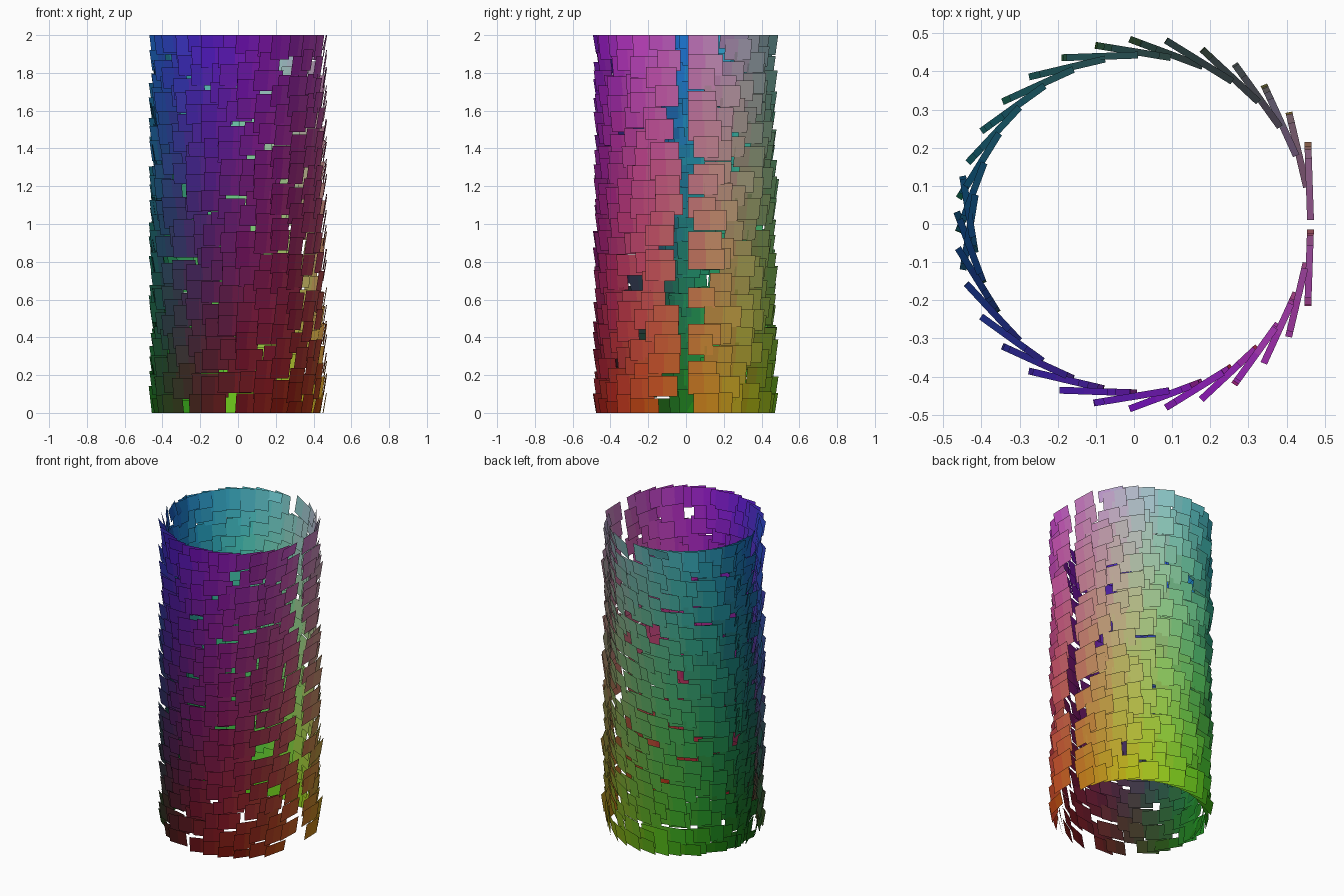
import bpy, bmesh, math, random

if "Cube" in bpy.data.objects:
    bpy.data.objects.remove(bpy.data.objects["Cube"])

random.seed(11)
COLUMNS, ROWS = 16, 21
STEP_Z = 2.0 / ROWS
PLATE_H = 0.11
R_TOP, R_BOTTOM = 0.452, 0.434    # each plate leans out at its upper edge
CENTRE_X = 0.02
REACH = 0.215                     # furthest a plate runs along its tangent
LEAN = math.radians(2)            # outer end turned slightly inward
LEVELS = 24                       # colour steps per axis


def plate_colour(mesh, slots, x, y, z):
    """Colour drifts with position: red along x, green along y, blue along z."""
    key = tuple(round(min(1, max(0, t)) * LEVELS)
                for t in ((x + 0.475) / 0.95, (y + 0.49) / 0.98, z / 2.0))
    if key not in slots:
        mat = bpy.data.materials.new("shingle_tint")
        mat.diffuse_color = [(0.1 + 0.7 * k / LEVELS) ** 2.2 for k in key] + [1.0]
        mat.use_nodes = True
        mat.node_tree.nodes["Principled BSDF"].inputs["Base Color"].default_value = mat.diffuse_color
        slots[key] = len(mesh.materials)
        mesh.materials.append(mat)
    return slots[key]


def add_plate(bm, mesh, slots, angle, side, u0, u1, z0, z1):
    """Flat plate starting on the circle and running off along the tangent."""
    def place(u, z, r):
        r, u = r - u * math.sin(LEAN), u * math.cos(LEAN)
        x = r * math.cos(angle) - u * math.sin(angle)
        y = r * math.sin(angle) + u * math.cos(angle)
        return (x + CENTRE_X, side * y, z)
    # split across the width so the tint follows the curve
    um = u0 + (u1 - u0) * 0.5
    low = [bm.verts.new(place(u, z0, R_BOTTOM)) for u in (u0, um, u1)]
    top = [bm.verts.new(place(u, z1, R_TOP)) for u in (u0, um, u1)]
    for i in range(2):
        quad = [low[i], low[i + 1], top[i + 1], top[i]]
        face = bm.faces.new(quad if side > 0 else quad[::-1])
        face.material_index = plate_colour(mesh, slots, *face.calc_center_median())


def shingle_half(name, side):
    """Half a tube of overlapping shingles, swept from +x round to -x."""
    mesh = bpy.data.meshes.new(name)
    bm, slots = bmesh.new(), {}
    for col in range(COLUMNS):
        angle = math.pi * col / COLUMNS
        shift = random.uniform(-0.045, 0.045)
        for row in range(ROWS):
            if random.random() < 0.05:
                continue
            # uneven widths and offsets give the broken, interlocking joints
            if side > 0:
                u0 = 0.01 if random.random() < 0.8 else 0.04
                u1 = random.uniform(0.14, REACH)
            else:
                u0 = random.uniform(0.01, 0.09)
                u1 = min(REACH, u0 + random.uniform(0.12, 0.19))
            z0 = row * STEP_Z + shift + random.uniform(-0.025, 0.025)
            z1 = z0 + PLATE_H
            if row == 0:
                z0 = 0.0
            if row == ROWS - 1:
                z1 = 2.0
            add_plate(bm, mesh, slots, angle, side, u0, u1, max(z0, 0.0), min(z1, 2.0))
    bm.to_mesh(mesh)
    bm.free()
    obj = bpy.data.objects.new(name, mesh)
    bpy.context.collection.objects.link(obj)


shingle_half("back_shingles", 1)
shingle_half("front_shingles", -1)
